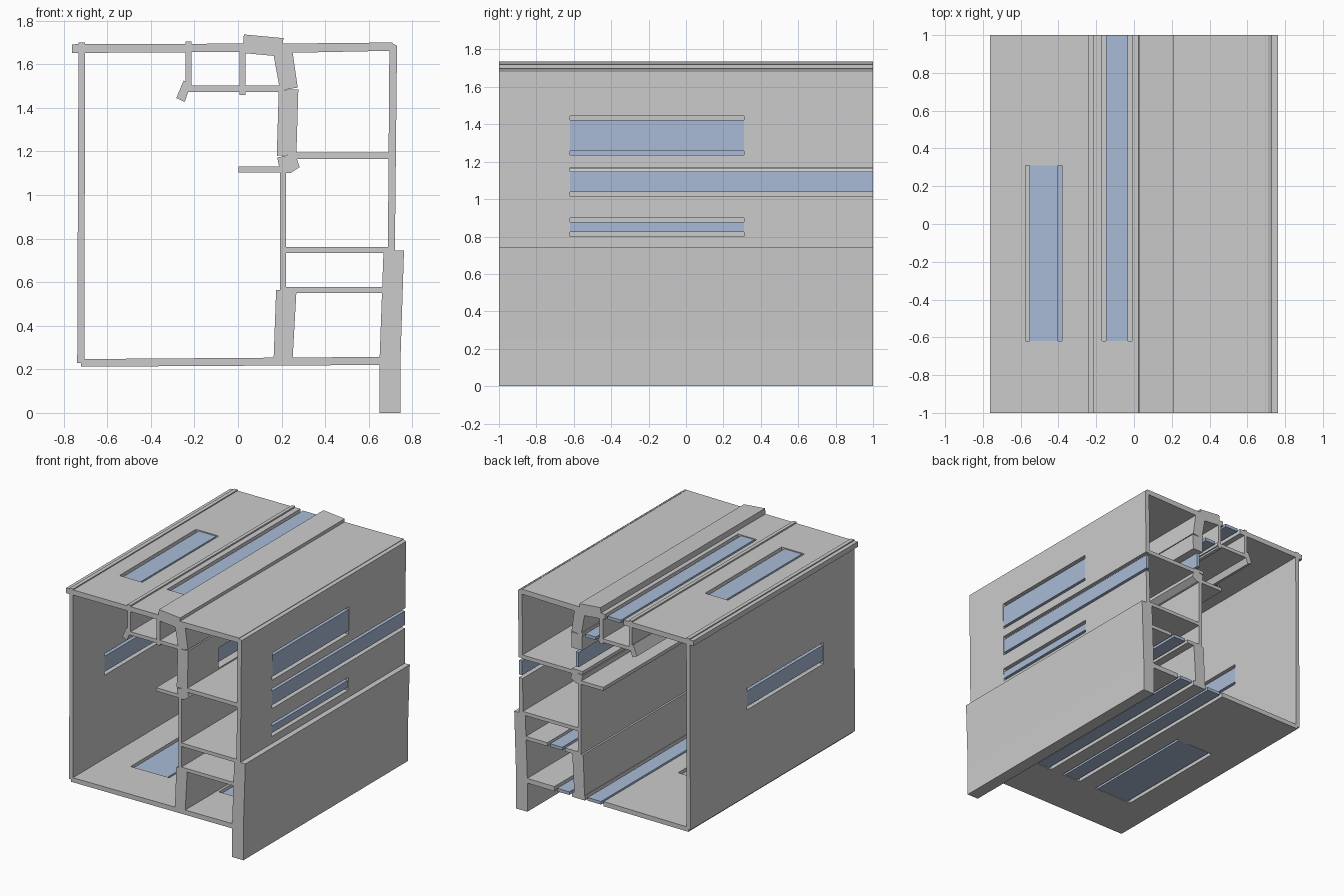
import bpy, bmesh

if "Cube" in bpy.data.objects:
    bpy.data.objects.remove(bpy.data.objects["Cube"])

# Wall storey runs along y: top of the walls at -1, floor at +1
HEAD, SILL, FLOOR = -0.62, 0.31, 1.0

glass_mat = bpy.data.materials.new("glass")
glass_mat.diffuse_color = (0.40, 0.50, 0.68, 1)
glass_mat.use_nodes = True
glass_mat.node_tree.nodes["Principled BSDF"].inputs["Base Color"].default_value = glass_mat.diffuse_color


def prism(name, pts, y0, y1):
    """Extrude an (x, z) outline along y."""
    bm = bmesh.new()
    face = bm.faces.new([bm.verts.new((x, y0, z)) for x, z in pts])
    ext = bmesh.ops.extrude_face_region(bm, geom=[face])
    for v in ext["geom"]:
        if isinstance(v, bmesh.types.BMVert):
            v.co.y = y1
    bmesh.ops.recalc_face_normals(bm, faces=bm.faces)
    me = bpy.data.meshes.new(name)
    bm.to_mesh(me)
    bm.free()
    ob = bpy.data.objects.new(name, me)
    bpy.context.collection.objects.link(ob)
    return ob


def rect(axis, a, b, mid, half):
    """Rectangle spanning a..b along the wall axis (0 = x, 1 = z)."""
    if axis == 0:
        return [(a, mid - half), (b, mid - half), (b, mid + half), (a, mid + half)]
    return [(mid - half, a), (mid + half, a), (mid + half, b), (mid - half, b)]


def wall(name, pts, openings=()):
    """Wall from four corners (one long side, then back), with (kind, from, to) openings."""
    ob = prism(name, pts, -1, 1)
    s = [(pts[0][i] + pts[3][i]) / 2 for i in (0, 1)]
    e = [(pts[1][i] + pts[2][i]) / 2 for i in (0, 1)]
    axis = 0 if abs(e[0] - s[0]) > abs(e[1] - s[1]) else 1
    for n, (kind, a, b) in enumerate(openings, 1):
        t = ((a + b) / 2 - s[axis]) / (e[axis] - s[axis])
        mid = s[1 - axis] + t * (e[1 - axis] - s[1 - axis])
        end = FLOOR if kind == "door" else SILL
        # cut the opening
        cut = prism("cutter", rect(axis, a, b, mid, 0.12), HEAD,
                    end + (0.1 if kind == "door" else 0))
        cut.hide_render = True
        mod = ob.modifiers.new("opening", "BOOLEAN")
        mod.operation, mod.object, mod.solver = "DIFFERENCE", cut, "EXACT"
        bpy.context.view_layer.objects.active = ob
        bpy.ops.object.modifier_apply(modifier=mod.name)
        bpy.data.objects.remove(cut)
        # narrower pane in the middle of the wall
        pane = prism(f"{name}_{kind}_pane_{n}", rect(axis, a + 0.023, b - 0.023, mid, 0.012),
                     HEAD, end)
        pane.data.materials.append(glass_mat)


def box_wall(name, x0, x1, z0, z1, openings=()):
    if x1 - x0 > z1 - z0:
        pts = [(x0, z0), (x1, z0), (x1, z1), (x0, z1)]
    else:
        pts = [(x0, z0), (x0, z1), (x1, z1), (x1, z0)]
    wall(name, pts, openings)


# Outer walls
wall("left_wall", [(-0.738, 0.23), (-0.732, 1.70), (-0.702, 1.70), (-0.705, 0.23)],
     [("window", 0.89, 1.055)])
wall("top_wall", [(-0.763, 1.652), (0.03, 1.657), (0.03, 1.695), (-0.763, 1.692)],
     [("window", -0.575, -0.38), ("door", -0.17, -0.01)])
wall("top_chimney_wall", [(0.02, 1.652), (0.205, 1.635), (0.208, 1.72), (0.027, 1.737)])
wall("top_right_wall", [(0.20, 1.652), (0.70, 1.662), (0.71, 1.70), (0.20, 1.695)])
wall("right_wall", [(0.688, 0.745), (0.695, 1.702), (0.73, 1.685), (0.72, 0.745)],
     [("window", 1.235, 1.445), ("door", 1.015, 1.17), ("window", 0.80, 0.90)])
wall("right_thick_wall", [(0.65, 0.0), (0.65, 0.25), (0.668, 0.745), (0.762, 0.745), (0.746, 0.25), (0.746, 0)])
wall("bottom_wall", [(-0.72, 0.212), (0.655, 0.22), (0.655, 0.257), (-0.72, 0.247)],
     [("window", -0.48, -0.15), ("door", 0.0, 0.16), ("door", 0.27, 0.42)])

# Spine walls
wall("lower_spine", [(0.163, 0.235), (0.175, 0.565), (0.268, 0.555), (0.25, 0.235)])
box_wall("middle_spine", 0.192, 0.22, 0.55, 1.13)
wall("spine_knot", [(0.195, 1.10), (0.18, 1.172), (0.262, 1.19), (0.283, 1.128), (0.24, 1.10)])
wall("upper_spine", [(0.178, 1.18), (0.187, 1.482), (0.277, 1.485), (0.268, 1.185)],
     [("door", 1.205, 1.365)])
wall("top_spine", [(0.193, 1.48), (0.163, 1.645), (0.25, 1.66), (0.274, 1.493)])

# Right-hand room dividers
box_wall("upper_divider", 0.262, 0.70, 1.165, 1.195)
box_wall("middle_divider", 0.215, 0.70, 0.735, 0.762)
box_wall("lower_divider", 0.215, 0.667, 0.55, 0.577, [("door", 0.33, 0.48)])

# Small rooms and stub walls
box_wall("stub_wall", 0.003, 0.20, 1.103, 1.13)
box_wall("small_room_wall", -0.225, 0.195, 1.474, 1.502, [("door", 0.045, 0.18)])
box_wall("small_room_left", -0.24, -0.213, 1.474, 1.705)
box_wall("small_room_middle", 0.008, 0.035, 1.46, 1.66)
wall("angled_stub", [(-0.283, 1.445), (-0.25, 1.525), (-0.215, 1.51), (-0.245, 1.427)])
